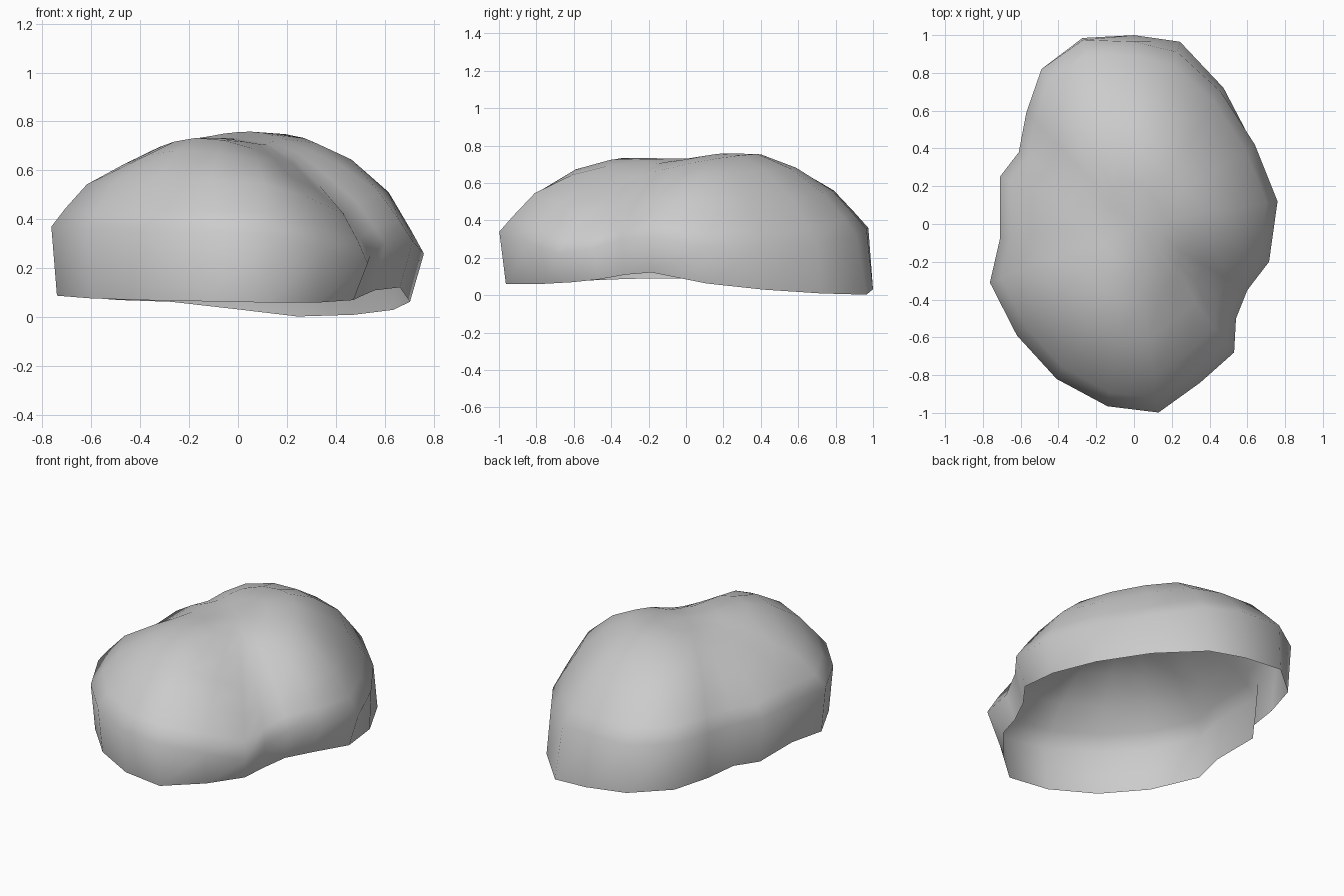
import bpy, bmesh, math

# Widest outline, counterclockwise: x, y, z, rim scale, rim z
OUTLINE = [
    (.76, .12, .26, .925, .063), (.64, .42, .27, .99, .03), (.46, .70, .28, 1.03, .01),
    (.23, .91, .32, 1.06, .003), (0, .965, .355, 1.036, .032), (-.27, .975, .36, 1.01, .063),
    (-.49, .82, .37, .98, .07), (-.57, .59, .37, .97, .075), (-.61, .38, .36, .97, .085),
    (-.71, .25, .37, .97, .09), (-.71, -.08, .36, .97, .09), (-.763, -.31, .37, .97, .088),
    (-.62, -.59, .36, .97, .077), (-.41, -.82, .36, .965, .07), (-.14, -.965, .35, .965, .065),
    (.13, -.998, .34, .965, .06), (.35, -.84, .28, .93, .06), (.53, -.68, .22, .89, .07),
    (.54, -.50, .25, .93, .085), (.60, -.35, .30, .93, .11), (.715, -.2, .31, .925, .122),
]
# Dome rings: inward scale, share of the rise to the crown
RINGS = [(.925, .22), (.81, .54), (.61, .83), (.42, .965), (.22, .99)]


def bump(x, y, cx, cy, spread):
    return math.exp(-((x - cx) ** 2 + (y - cy) ** 2) / spread)


def crown(x, y):
    # Higher back lump, saddle on the right front, lower left flank
    return (.73 + .045 * bump(x, y, .12, .34, .09)
            + .025 * bump(x, y, -.15, -.42, .1)
            - .16 * bump(x, y, .4, -.42, .09)
            - .06 * bump(x, y, -.55, .08, .08)
            - .04 * bump(x, y, -.5, -.25, .04)
            - .035 * bump(x, y, .45, .45, .05))


bm = bmesh.new()
# Open rim and the widest line
loops = [[bm.verts.new((x * s, y * s, rz)) for x, y, z, s, rz in OUTLINE],
         [bm.verts.new((x, y, z)) for x, y, z, s, rz in OUTLINE]]
# Dome
for k, f in RINGS:
    loops.append([bm.verts.new((x * k, y * k, z + f * (crown(x * k, y * k) - z)))
                  for x, y, z, s, rz in OUTLINE])
n = len(OUTLINE)
for a, b in zip(loops, loops[1:]):
    for i in range(n):
        j = (i + 1) % n
        bm.faces.new((a[i], a[j], b[j], b[i]))
# Crown cap
top = bm.verts.new((0, 0, .73))
for i in range(n):
    bm.faces.new((loops[-1][i], loops[-1][(i + 1) % n], top))

mesh = bpy.data.meshes.new("rock_shell")
bm.to_mesh(mesh)
bm.free()
rock = bpy.data.objects.new("rock_shell", mesh)
bpy.context.collection.objects.link(rock)
for p in mesh.polygons:
    p.use_smooth = True
